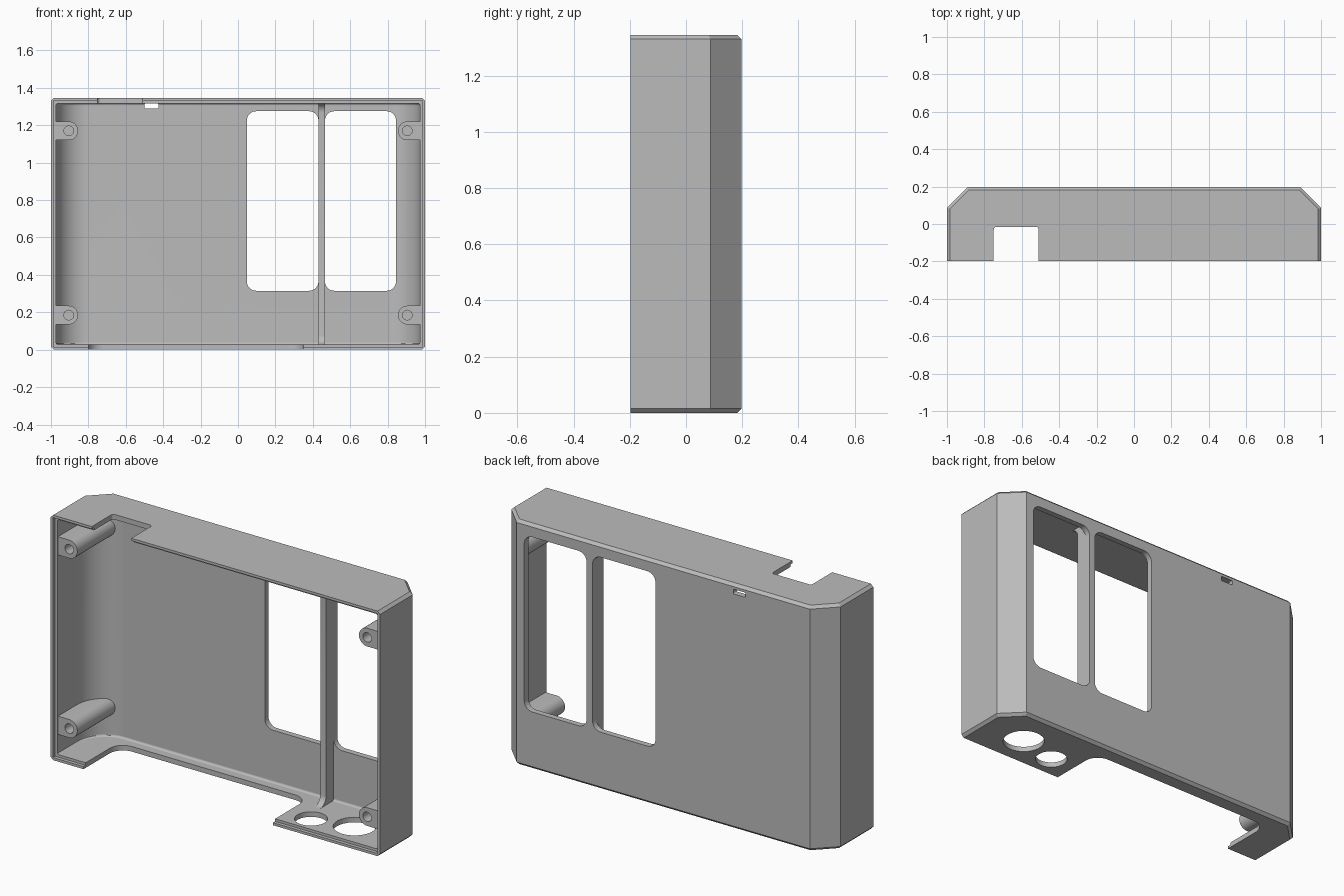
import bpy, bmesh
from math import cos, sin, pi, radians

cube = bpy.data.objects.get("Cube")
if cube:
    bpy.data.objects.remove(cube, do_unlink=True)

grey = bpy.data.materials.new("Plain grey")
grey.use_nodes = True
COLOUR = (0.5, 0.5, 0.5, 1)
grey.diffuse_color = COLOUR
grey.node_tree.nodes["Principled BSDF"].inputs["Base Color"].default_value = COLOUR

HEIGHT, FRONT, BACK = 1.345, -0.197, 0.197


def arc(cx, cy, r, start, end, steps=8):
    angles = [radians(start + (end - start) * i / steps) for i in range(steps + 1)]
    return [(cx + r * cos(a), cy + r * sin(a)) for a in angles]


def rounded(u0, u1, v0, v1, r):
    return (arc(u0 + r, v0 + r, r, 180, 270) + arc(u1 - r, v0 + r, r, 270, 360)
            + arc(u1 - r, v1 - r, r, 0, 90) + arc(u0 + r, v1 - r, r, 90, 180))


def prism(name, points, axis, start, end, bevel=0, segments=1):
    """Extrude a 2D outline along an axis; optionally bevel the end edges behind the front."""
    place = {"x": lambda u, v, w: (w, u, v),
             "y": lambda u, v, w: (u, w, v),
             "z": lambda u, v, w: (u, v, w)}[axis]
    bm = bmesh.new()
    lower = [bm.verts.new(place(u, v, start)) for u, v in points]
    upper = [bm.verts.new(place(u, v, end)) for u, v in points]
    caps = [bm.faces.new(lower), bm.faces.new(upper)]
    n = len(points)
    for i in range(n):
        j = (i + 1) % n
        bm.faces.new((lower[i], lower[j], upper[j], upper[i]))
    bmesh.ops.recalc_face_normals(bm, faces=bm.faces)
    if bevel:
        edges = [e for f in caps for e in f.edges
                 if max(v.co.y for v in e.verts) > FRONT + 0.01]
        bmesh.ops.bevel(bm, geom=edges, offset=bevel, segments=segments,
                        profile=0.5, affect="EDGES")
    mesh = bpy.data.meshes.new(name)
    bm.to_mesh(mesh)
    bm.free()
    mesh.materials.append(grey)
    obj = bpy.data.objects.new(name, mesh)
    bpy.context.collection.objects.link(obj)
    return obj


def activate(obj):
    bpy.ops.object.select_all(action="DESELECT")
    obj.select_set(True)
    bpy.context.view_layer.objects.active = obj


def cut(obj, cutter):
    cutter.hide_render = True
    mod = obj.modifiers.new("Cut", "BOOLEAN")
    mod.operation, mod.solver, mod.object = "DIFFERENCE", "EXACT", cutter
    activate(obj)
    bpy.ops.object.modifier_apply(modifier=mod.name)
    bpy.data.objects.remove(cutter, do_unlink=True)


def smooth(obj):
    activate(obj)
    bpy.ops.object.shade_smooth_by_angle(angle=radians(30))


# Outer body with chamfered back corners
outline = [(-1, FRONT), (1, FRONT), (1, 0.087), (0.89, BACK), (-0.89, BACK), (-1, 0.087)]
shell = prism("case_shell", outline, "z", 0, HEIGHT, 0.015)

# Hollow with large rounded corners, and the stepped front rim
hollow = ([(0.973, -0.4)] + arc(0.803, -0.005, 0.17, 0, 90, 14)
          + arc(-0.803, -0.005, 0.17, 90, 180, 14) + [(-0.973, -0.4)])
cut(shell, prism("hollow_cutter", hollow, "z", 0.028, 1.317, 0.012, 3))
rim = [(-0.986, 0.014), (0.986, 0.014), (0.986, 1.331), (-0.986, 1.331)]
cut(shell, prism("rim_cutter", rim, "y", -0.4, -0.178))

# Two windows and the small slot in the back wall
for x0, x1 in ((0.047, 0.43), (0.465, 0.845)):
    cut(shell, prism("window_cutter", rounded(x0, x1, 0.315, 1.275, 0.05), "y", 0.03, 0.4))
cut(shell, prism("slot_cutter", rounded(-0.5, -0.425, 1.29, 1.316, 0.006), "y", 0.1, 0.4))

# Cut-outs in the floor and the top
cut(shell, prism("floor_cutter", rounded(-0.8, 0.35, -0.5, 0.11, 0.08), "z", -0.1, 0.05))
cut(shell, prism("top_cutter", rounded(-0.75, -0.51, -0.5, -0.015, 0.015), "z", 1.29, 1.5))

# Round holes in the floor
for x, y, r in ((0.725, -0.024, 0.107), (0.496, -0.075, 0.082)):
    cut(shell, prism("hole_cutter", arc(x, y, r, 0, 352.5, 47), "z", -0.1, 0.05))
smooth(shell)
weighted = shell.modifiers.new("Even shading", "WEIGHTED_NORMAL")
weighted.keep_sharp = True

# Upright rib between the windows, flared at both ends
rib_side = ([(0.18, 0.02), (0.05, 0.02)] + arc(0.05, 0.078, 0.05, -90, 0)
            + arc(0.05, 1.267, 0.05, 0, 90) + [(0.05, 1.325), (0.18, 1.325)])
smooth(prism("window_rib", rib_side, "x", 0.43, 0.465))

# Screw bosses joined to the side walls
for side, side_name in ((1, "left"), (-1, "right")):
    for z, level in ((0.185, "lower"), (1.17, "upper")):
        shape = arc(0.905, z, 0.05, 90, 270, 14) + [(0.98, z - 0.05), (0.98, z + 0.05)]
        boss = prism(f"{level}_{side_name}_boss", [(side * u, v) for u, v in shape],
                     "y", -0.172, 0.1)
        for v in boss.data.vertices:
            if v.co.y > 0:
                v.co.y = min(0.175, 1.067 - abs(v.co.x))
        cut(boss, prism("screw_cutter", arc(side * 0.905, z, 0.026, 0, 345, 23),
                        "y", -0.4, 0.05))
        smooth(boss)
